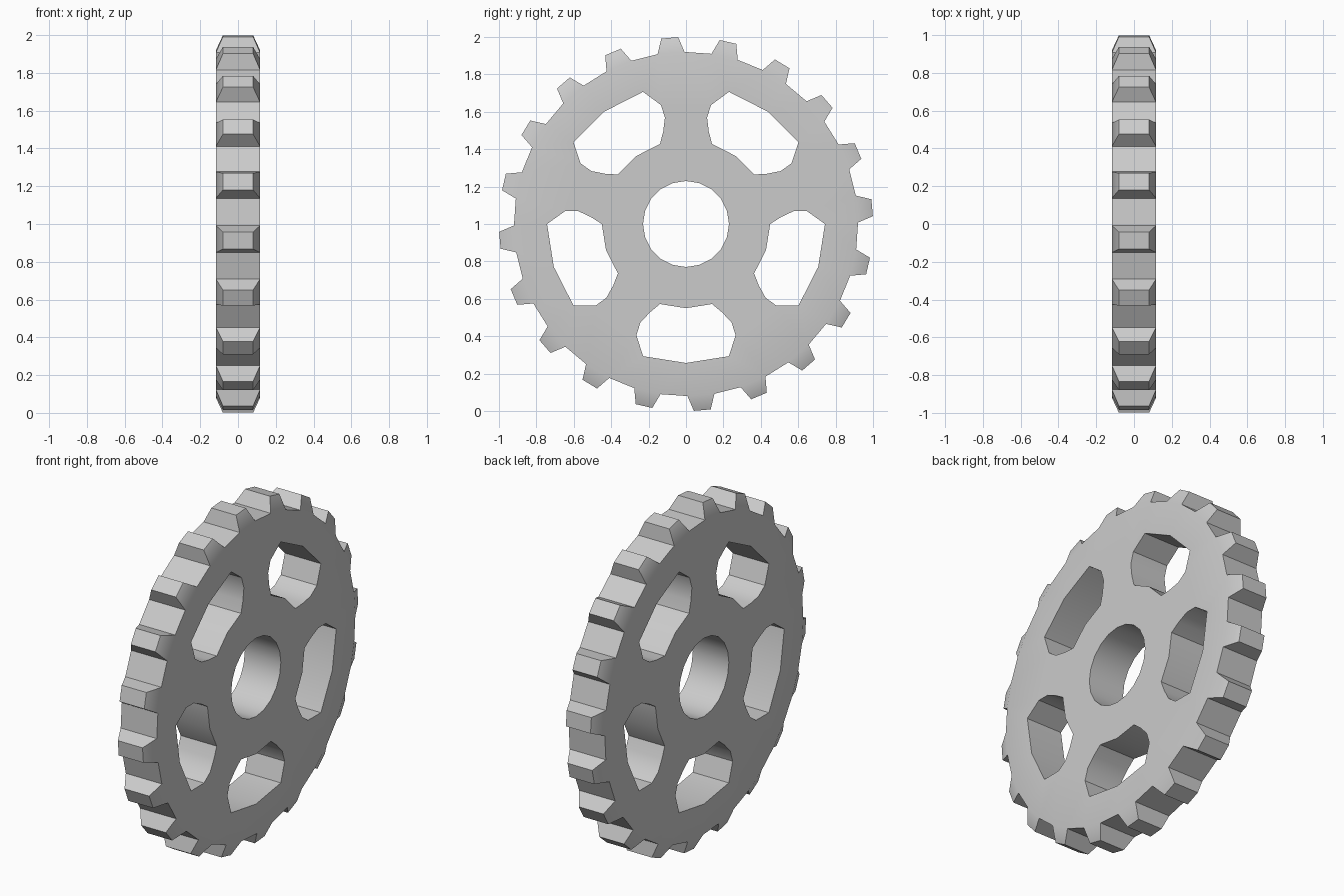
import bpy, bmesh
from math import radians, degrees, cos, sin, atan2, hypot
from mathutils import Vector

if "Cube" in bpy.data.objects:
    bpy.data.objects.remove(bpy.data.objects["Cube"])

HALF = 0.117      # half thickness along x
TEETH = 20
bm = bmesh.new()


def polar(r, deg, x=-HALF):
    return Vector((x, r * cos(radians(deg)), r * sin(radians(deg))))


def loop(points):
    vs = [bm.verts.new(p) for p in points]
    return [bm.edges.new((vs[i - 1], vs[i])) for i in range(len(vs))]


# flat profile: 40-sided rim, centre bore, five windows
edges = loop([polar(0.92, 0.5 + 9 * k) for k in range(2 * TEETH)])
edges += loop([polar(0.23, 18 * k) for k in range(20)])
half = [(0.45, 18), (0.51, 22.2), (0.58, 24.8), (0.65, 24.1), (0.743, 18)]
window = ([(0.45, 0)] + half + [(0.743, 0)]
          + [(r, -a) for r, a in reversed(half)])
for k in range(5):
    edges += loop([polar(r, a - 90 + 72 * k) for r, a in window])

# fill and thicken into the wheel body
fill = bmesh.ops.triangle_fill(bm, edges=edges, use_beauty=True, use_dissolve=False)
faces = [g for g in fill["geom"] if isinstance(g, bmesh.types.BMFace)]
ext = bmesh.ops.extrude_face_region(bm, geom=faces, use_keep_orig=True)
bmesh.ops.translate(bm, vec=(2 * HALF, 0, 0),
                    verts=[v for v in ext["geom"] if isinstance(v, bmesh.types.BMVert)])
bmesh.ops.recalc_face_normals(bm, faces=bm.faces[:])


# tapered teeth pulled out of every second rim face
def tooth_base(f):
    c = f.calc_center_median()
    a = degrees(atan2(c.z, c.y))
    off = (a - 5 + 9) % 18 - 9
    return abs(f.normal.x) < 0.1 and hypot(c.y, c.z) > 0.9 and abs(off) < 1


bases = [f for f in bm.faces if tooth_base(f)]
tips = bmesh.ops.extrude_discrete_faces(bm, faces=bases)["faces"]
for f in tips:
    c = f.calc_center_median()
    a = degrees(atan2(c.z, c.y))
    for v in f.verts:
        d = degrees(atan2(v.co.z, v.co.y)) - a
        d = (d + 180) % 360 - 180
        side = 1 if d > 0 else -1
        v.co = polar(1.0, a + 2.6 * side, 0.08 if v.co.x > 0 else -0.08)

bmesh.ops.recalc_face_normals(bm, faces=bm.faces[:])
bmesh.ops.translate(bm, vec=(0, 0, 1), verts=bm.verts[:])
mesh = bpy.data.meshes.new("sprocket_wheel")
bm.to_mesh(mesh)
bm.free()

obj = bpy.data.objects.new("sprocket_wheel", mesh)
bpy.context.collection.objects.link(obj)
bpy.context.view_layer.objects.active = obj
obj.select_set(True)
bpy.ops.object.shade_smooth_by_angle(angle=radians(30))
